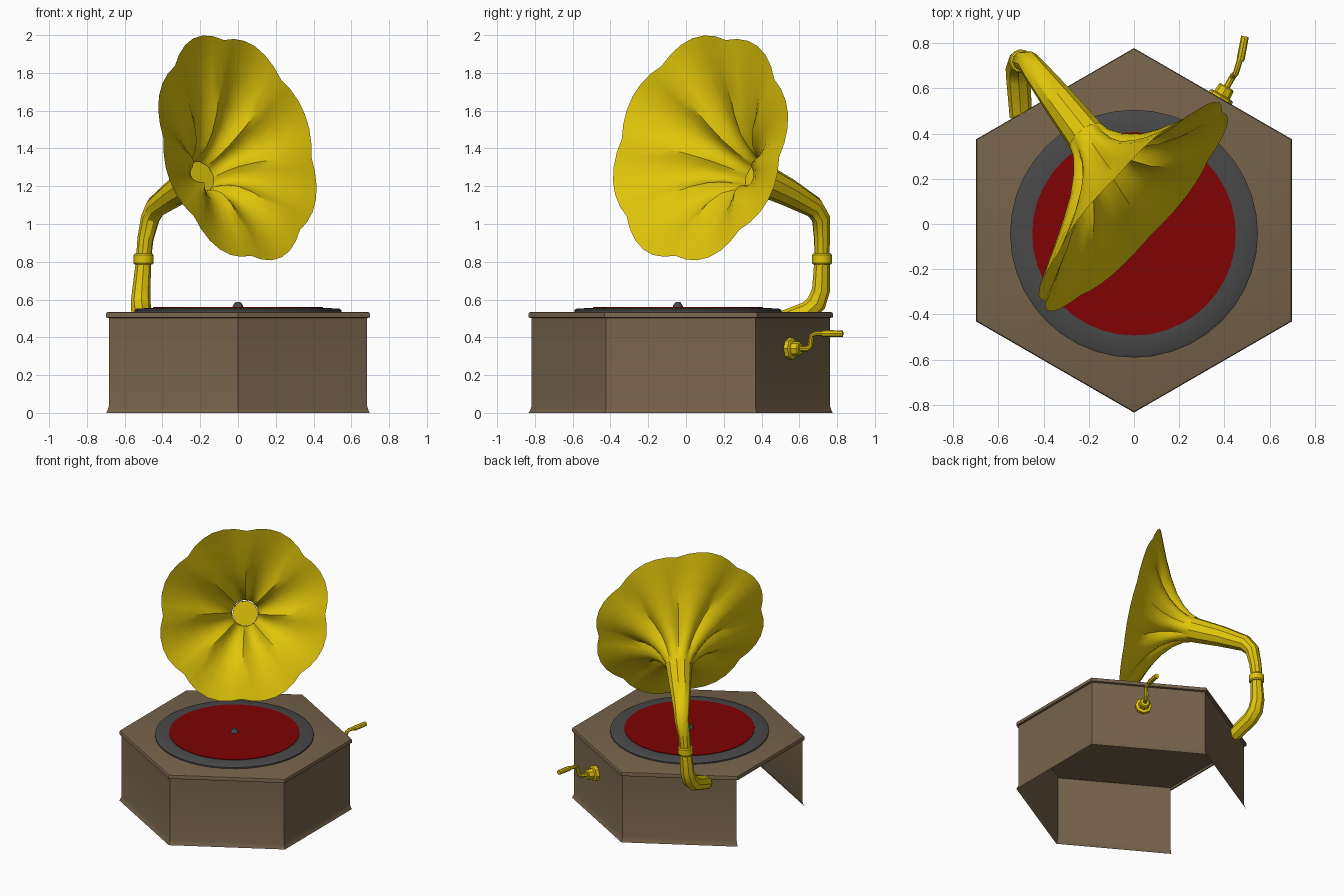
import bpy, bmesh, math
from math import sin, cos, pi, radians
from mathutils import Vector

if "Cube" in bpy.data.objects:
    bpy.data.objects.remove(bpy.data.objects["Cube"])


def material(name, rgb):
    m = bpy.data.materials.new(name)
    m.use_nodes = True
    m.diffuse_color = (*rgb, 1)
    m.node_tree.nodes["Principled BSDF"].inputs["Base Color"].default_value = (*rgb, 1)
    return m


GOLD = material("gold", (0.75, 0.56, 0.003))
WOOD = material("brown_wood", (0.18, 0.125, 0.07))
GREY = material("dark_grey", (0.065, 0.065, 0.065))
RED = material("dark_red", (0.215, 0.0005, 0.001))
UP = Vector((0, 0, 1))


def loft(name, rings, mat, caps=False, smooth=30, skip=()):
    """Skin a list of point rings into one object."""
    bm = bmesh.new()
    rows = [[bm.verts.new(p) for p in ring] for ring in rings]
    n = len(rows[0])
    for a, b in zip(rows, rows[1:]):
        for i in range(n):
            if i not in skip:
                j = (i + 1) % n
                bm.faces.new((a[i], a[j], b[j], b[i]))
    if caps:
        bm.faces.new(rows[0])
        bm.faces.new(rows[-1])
    bmesh.ops.recalc_face_normals(bm, faces=bm.faces)
    mesh = bpy.data.meshes.new(name)
    bm.to_mesh(mesh)
    bm.free()
    mesh.materials.append(mat)
    ob = bpy.data.objects.new(name, mesh)
    bpy.context.collection.objects.link(ob)
    bpy.ops.object.select_all(action="DESELECT")
    ob.select_set(True)
    bpy.context.view_layer.objects.active = ob
    bpy.ops.object.shade_smooth_by_angle(angle=radians(smooth))


def petal_ring(center, normal, radius, sides, shape):
    """Points around a centre, square to a normal, with a radius that varies."""
    n = Vector(normal).normalized()
    u = UP.cross(n).normalized()
    v = n.cross(u)
    angles = [radians(-5) + 2 * pi * i / sides for i in range(sides)]
    return [Vector(center) + radius * shape(t) * (cos(t) * u + sin(t) * v) for t in angles]


def turned_rings(center, profile, sides, phase=0.0):
    """Upright rings from (radius, z) pairs."""
    return [[(center[0] + r * cos(phase + 2 * pi * i / sides),
              center[1] + r * sin(phase + 2 * pi * i / sides), z)
             for i in range(sides)] for r, z in profile]


def sweep(name, path, mat, sides=10):
    """Capped tube through (x, y, z, radius) stations, with frames carried along."""
    pts = [Vector(p[:3]) for p in path]
    rings, u = [], Vector((1, 0.1, 0))
    for i, p in enumerate(path):
        d = (pts[min(i + 1, len(pts) - 1)] - pts[max(i - 1, 0)]).normalized()
        u = (u - d * u.dot(d)).normalized()
        v = d.cross(u)
        rings.append([pts[i] + p[3] * (cos(2 * pi * k / sides) * u + sin(2 * pi * k / sides) * v)
                      for k in range(sides)])
    loft(name, rings, mat, caps=True, smooth=35)


# Hexagonal cabinet: five thin walls with a flared foot, one side and the bottom open
MID = (0, -0.028)
HEX = radians(30)
wall_profile = [(0.805, 0), (0.797, 0.015), (0.79, 0.035), (0.79, 0.518)]
loft("cabinet_walls", turned_rings(MID, wall_profile, 6, HEX), WOOD, skip=(2,))

# Lid with a rounded edge and a slightly hollow underside
lid_profile = [(0.785, 0.516), (0.79, 0.502), (0.806, 0.506), (0.806, 0.524),
               (0.802, 0.532), (0.79, 0.535)]
loft("cabinet_lid", turned_rings(MID, lid_profile, 6, HEX), WOOD, caps=True)

# Turntable, record and spindle
DISC = (0, -0.043)
for name, profile, mat, sides in (
        ("turntable", [(0.548, 0.53), (0.548, 0.545), (0.535, 0.552), (0.46, 0.556)], GREY, 40),
        ("record", [(0.45, 0.55), (0.45, 0.56)], RED, 40),
        ("spindle", [(0.03, 0.555), (0.026, 0.57), (0.014, 0.586)], GREY, 10)):
    loft(name, turned_rings(DISC, profile, sides), mat, caps=True)

# Horn: a flower-shaped flare with eight deeply folded petals
PETALS = 8
throat, mouth = Vector((-0.21, 0.385, 1.245)), Vector((-0.003, 0.077, 1.403))
stations = [(0, 0.09, 0), (0.12, 0.104, 0.1), (0.3, 0.152, 0.22), (0.48, 0.225, 0.27),
            (0.65, 0.325, 0.25), (0.8, 0.435, 0.19), (0.92, 0.54, 0.12), (1, 0.61, 0.06)]
rings = []
for f, radius, crease in stations:
    az, el = radians(-52 + 10 * f), radians(25 - 11 * f)
    normal = (cos(az) * cos(el), sin(az) * cos(el), sin(el))

    def petal(t):
        fold = 1 - abs(sin((t + radians(5)) * PETALS / 2))
        return (1 - crease * fold) * (1 + 0.03 * f * sin(t) ** 2)

    rings.append(petal_ring(throat.lerp(mouth, f), normal, radius, PETALS * 6, petal))
loft("horn", rings, GOLD, smooth=28)

# Bent arm that carries the horn
sweep("horn_neck", [(-0.50, 0.72, 0.82, 0.04), (-0.49, 0.72, 0.92, 0.043),
                    (-0.465, 0.715, 1.03, 0.05), (-0.435, 0.675, 1.09, 0.057),
                    (-0.33, 0.54, 1.168, 0.074), (-0.20, 0.372, 1.25, 0.09)], GOLD, 10)
sweep("neck_ring", [(-0.50, 0.72, 0.785, 0.047), (-0.50, 0.72, 0.793, 0.053),
                    (-0.50, 0.72, 0.835, 0.053), (-0.50, 0.72, 0.843, 0.047)], GOLD, 12)
sweep("support_arm", [(-0.50, 0.475, 0.475, 0.05), (-0.512, 0.64, 0.535, 0.053),
                      (-0.515, 0.69, 0.58, 0.053), (-0.512, 0.715, 0.65, 0.048),
                      (-0.50, 0.72, 0.80, 0.041)], GOLD, 8)

# Crank: wall flange, hub, shaft, arm and grip
out = Vector((0.5, 0.866, 0))
hub = Vector((0.375, 0.545, 0.34))


def along(distance, radius, z=hub.z):
    """Station on the crank axis, at a distance from the wall."""
    p = hub + out * distance
    return (p.x, p.y, z, radius)


sweep("crank_flange", [along(0, 0.058), along(0.024, 0.058), along(0.03, 0.047)], GOLD, 8)
sweep("crank_hub", [along(0.02, 0.04), along(0.066, 0.037), along(0.072, 0.03)], GOLD, 8)
sweep("crank_arm", [along(0.06, 0.014), along(0.115, 0.014), along(0.13, 0.014, 0.352),
                    (0.45, 0.665, 0.41, 0.013), (0.456, 0.685, 0.42, 0.013),
                    (0.475, 0.75, 0.42, 0.013)], GOLD, 8)
sweep("crank_grip", [(0.47, 0.72, 0.42, 0.014), (0.472, 0.73, 0.42, 0.018),
                     (0.491, 0.83, 0.42, 0.017)], GOLD, 8)
